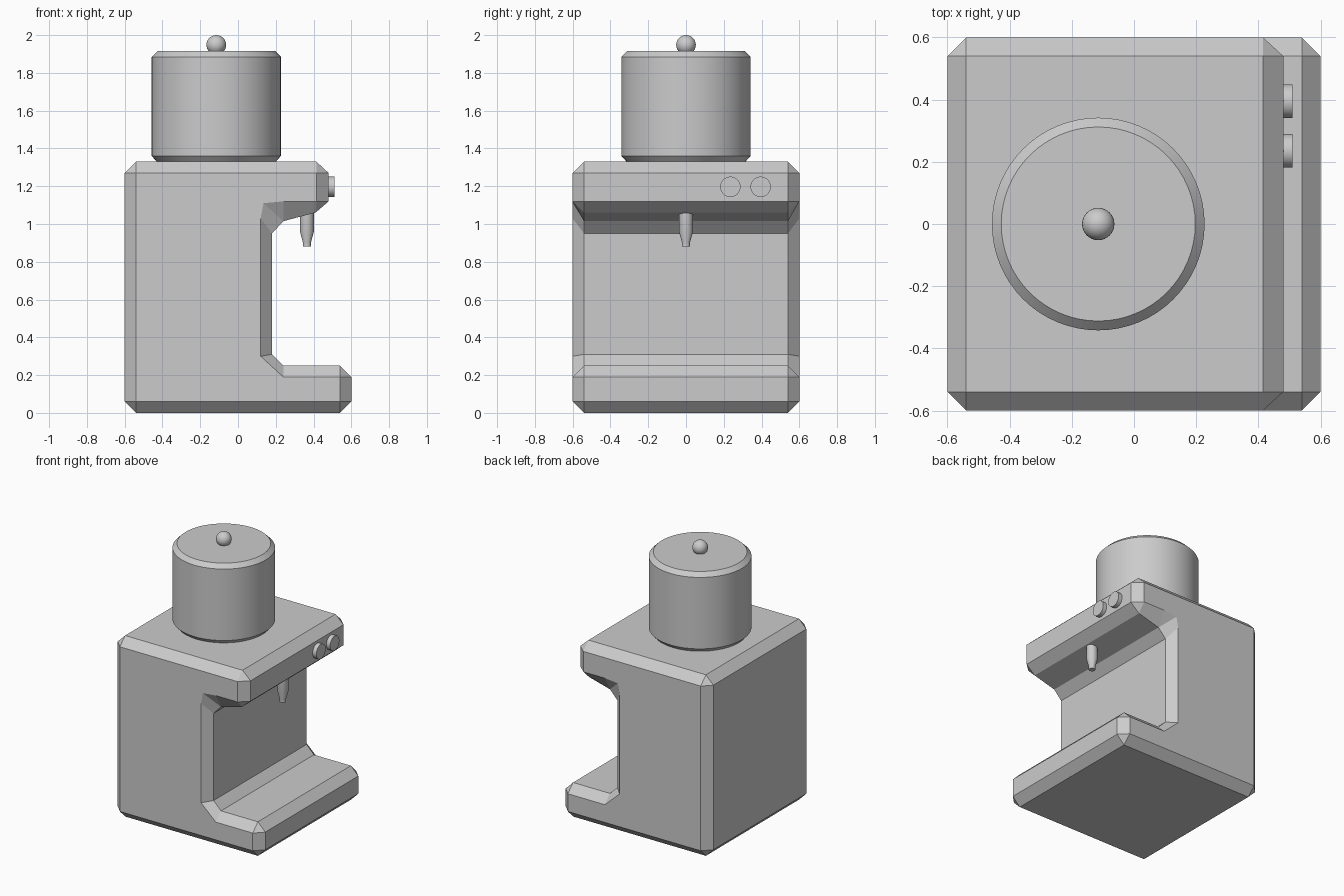
import bpy, bmesh, math
from mathutils import Matrix

cube = bpy.data.objects.get("Cube")
if cube:
    bpy.data.objects.remove(cube, do_unlink=True)

GREY = (0.6, 0.6, 0.6, 1)
mat = bpy.data.materials.new("plain grey")
mat.use_nodes = True
mat.diffuse_color = GREY
mat.node_tree.nodes["Principled BSDF"].inputs["Base Color"].default_value = GREY


def finish(bm, name, smooth=True):
    bmesh.ops.recalc_face_normals(bm, faces=bm.faces)
    mesh = bpy.data.meshes.new(name)
    bm.to_mesh(mesh)
    bm.free()
    mesh.materials.append(mat)
    ob = bpy.data.objects.new(name, mesh)
    bpy.context.collection.objects.link(ob)
    if smooth:
        bpy.ops.object.select_all(action='DESELECT')
        ob.select_set(True)
        bpy.context.view_layer.objects.active = ob
        bpy.ops.object.shade_smooth_by_angle(angle=math.radians(30))
    return ob


def turned(name, profile, location, sides=64, axis='Z'):
    """Solid of revolution from (radius, height) rings, capped at both ends."""
    bm = bmesh.new()
    rings = []
    for r, h in profile:
        angles = [math.tau * i / sides for i in range(sides)]
        rings.append([bm.verts.new((r * math.cos(a), r * math.sin(a), h)) for a in angles])
    for low, high in zip(rings, rings[1:]):
        for i in range(sides):
            j = (i + 1) % sides
            bm.faces.new((low[i], low[j], high[j], high[i]))
    bm.faces.new(rings[0])
    bm.faces.new(rings[-1])
    if axis == 'X':
        bm.transform(Matrix.Rotation(math.pi / 2, 4, 'Y'))
    ob = finish(bm, name)
    ob.location = location
    return ob


# Body: C-shaped section with a smaller side outline, lofted into chamfers.
# Each pair is (outline across the body, outline on the flat side).
SECTION = [
    ((-.6, .06), (-.54, .06)), ((-.54, 0), (-.54, .06)),
    ((.54, 0), (.54, .06)), ((.6, .06), (.54, .06)),
    ((.6, .19), (.54, .19)), ((.54, .25), (.54, .19)),
    ((.24, .25), (.24, .19)), ((.18, .31), (.12, .30)),
    ((.18, .95), (.12, 1.03)), ((.24, 1.015), (.135, 1.11)),
    ((.24, 1.015), (.24, 1.12)), ((.41, 1.06), (.415, 1.12)),
    ((.48, 1.12), (.415, 1.12)), ((.48, 1.27), (.415, 1.27)),
    ((.415, 1.33), (.415, 1.27)), ((-.54, 1.33), (-.54, 1.27)),
    ((-.6, 1.27), (-.54, 1.27)),
]
bm = bmesh.new()
points = {}


def face(corners):
    unique = list(dict.fromkeys(corners))
    if len(unique) < 3:
        return
    for c in unique:
        if c not in points:
            points[c] = bm.verts.new(c)
    bm.faces.new([points[c] for c in unique])


def at(p, y):
    return (p[0], y, p[1])


HALF, INNER = 0.6, 0.54
for (a, sa), (b, sb) in zip(SECTION, SECTION[1:] + SECTION[:1]):
    face([at(a, -INNER), at(b, -INNER), at(b, INNER), at(a, INNER)])
    for s in (-1, 1):
        face([at(a, s * INNER), at(b, s * INNER), at(sb, s * HALF), at(sa, s * HALF)])
for s in (-1, 1):
    face([at(side, s * HALF) for _, side in SECTION])
finish(bm, "machine_body", smooth=False)

# Round container with chamfered rims
turned("container", [(.31, 1.325), (.342, 1.36), (.342, 1.885), (.312, 1.915)], (-.115, 0, 0))

# Ball handle on the lid
bm = bmesh.new()
bmesh.ops.create_uvsphere(bm, u_segments=32, v_segments=16, radius=.052)
finish(bm, "lid_knob").location = (-.115, 0, 1.948)

# Spout below the overhang
turned("spout", [(.022, .882), (.022, .905), (.037, .96), (.037, 1.1)], (.365, 0, 0), 32)

# Two buttons on the overhang
for label, y in (("inner", .235), ("outer", .395)):
    turned(label + "_button", [(.054, 0), (.054, .05)], (.46, y, 1.197), 32, 'X')
